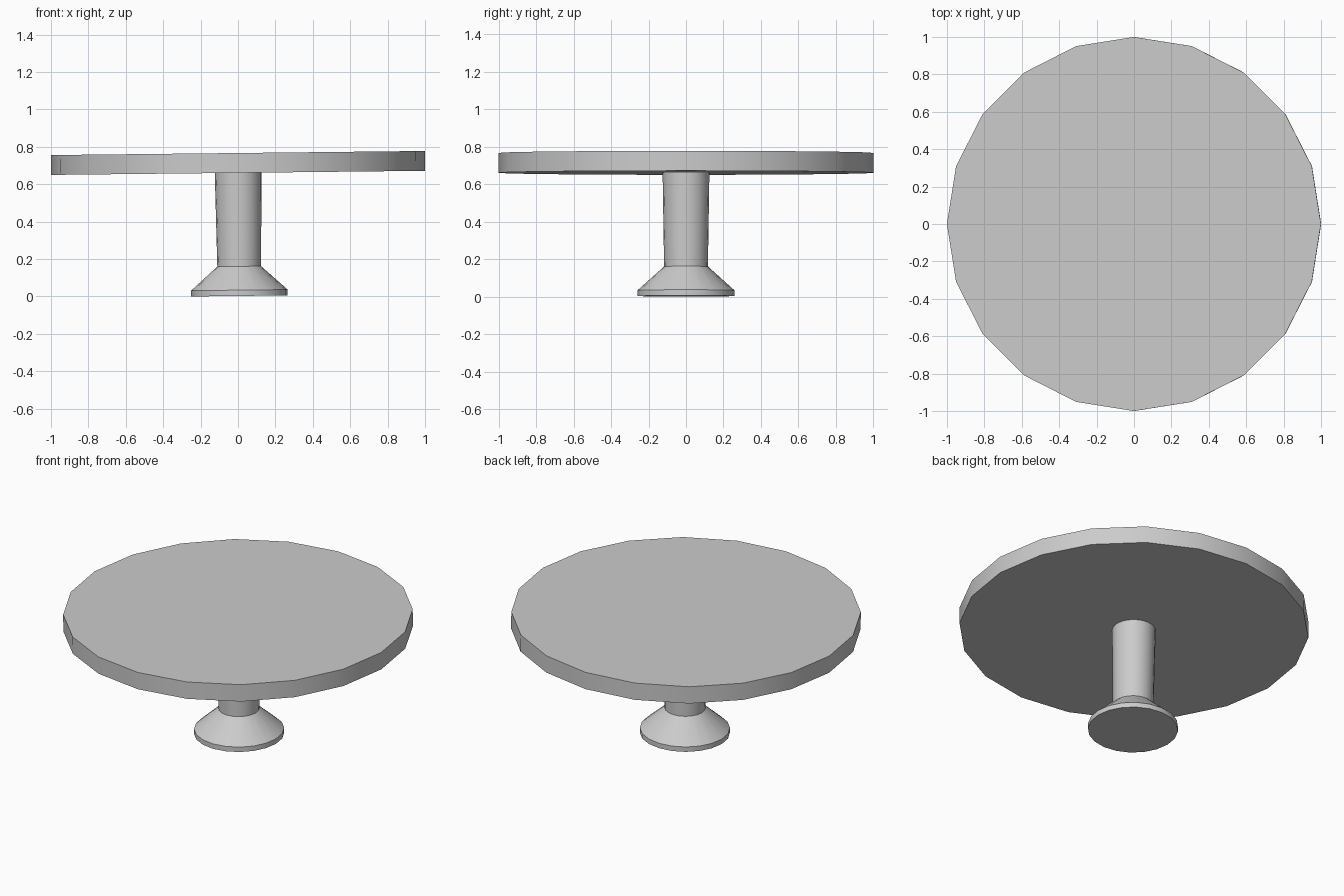
import bpy, bmesh, math
from mathutils import Matrix

if "Cube" in bpy.data.objects:
    bpy.data.objects.remove(bpy.data.objects["Cube"])

SIDES = 20
# the whole table leans very slightly, rising towards +x
LEAN = Matrix.Translation((0.008, 0, 0.003)) @ Matrix.Rotation(-0.011, 4, 'Y')


def lathe(name, profile):
    """Capped solid of revolution from (radius, height) pairs, bottom to top."""
    bm = bmesh.new()
    rings = []
    for r, z in profile:
        rings.append([bm.verts.new((r * math.cos(2 * math.pi * i / SIDES),
                                    r * math.sin(2 * math.pi * i / SIDES), z))
                      for i in range(SIDES)])
    for low, high in zip(rings, rings[1:]):
        for i in range(SIDES):
            j = (i + 1) % SIDES
            bm.faces.new((low[i], low[j], high[j], high[i]))
    bm.faces.new(rings[0][::-1])
    bm.faces.new(rings[-1])
    bm.transform(LEAN)
    mesh = bpy.data.meshes.new(name)
    bm.to_mesh(mesh)
    bm.free()
    obj = bpy.data.objects.new(name, mesh)
    bpy.context.collection.objects.link(obj)
    bpy.ops.object.select_all(action='DESELECT')
    obj.select_set(True)
    bpy.context.view_layer.objects.active = obj
    bpy.ops.object.shade_smooth_by_angle(angle=math.radians(30))
    return obj


# round top
lathe("table_top", [(1.0, 0.658), (1.0, 0.764)])
# foot disc, flared foot and slightly widening column
lathe("pedestal", [(0.258, 0.0), (0.258, 0.031), (0.117, 0.158), (0.125, 0.66)])
